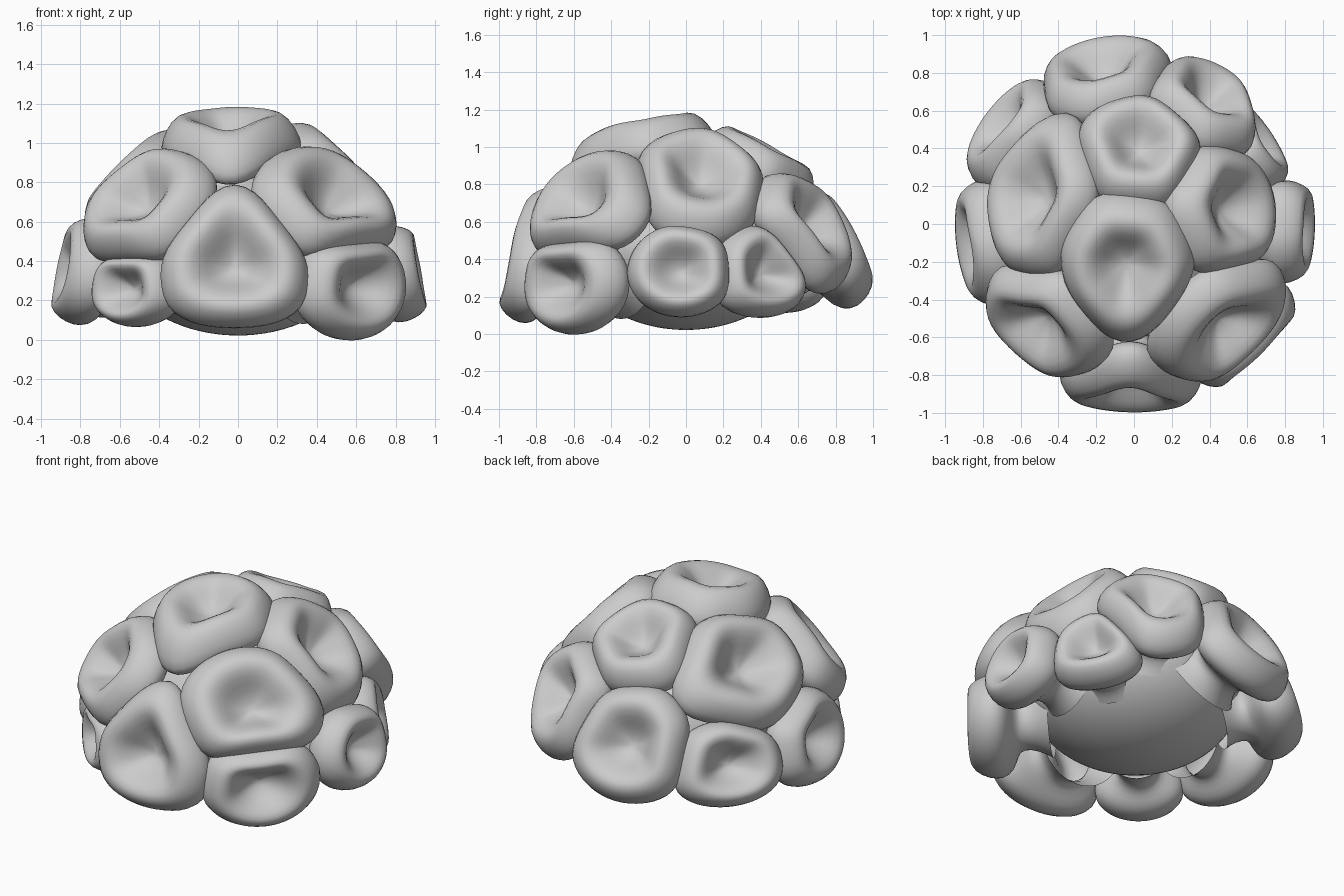
import bpy, bmesh, math
from mathutils import Vector

if "Cube" in bpy.data.objects:
    bpy.data.objects.remove(bpy.data.objects["Cube"])

# centre x, y, z | upward tilt of facing | half width | half height up | down | taper | curvature
POLYPS = [
    (-0.05, -0.24, 1.17, 5.0, 0.34, 0.39, 0.48, -0.22, 0.85),    # top front
    (0.03, 0.45, 1.01, 1.9, 0.33, 0.34, 0.36, 0.0, 0.6),         # top back
    (-0.57, 0.16, 0.88, 1.0, 0.52, 0.34, 0.36, 0.0, 0.45),       # upper left
    (0.57, 0.09, 0.90, 0.9, 0.35, 0.40, 0.40, 0.0, 0.6),         # upper right
    (0.53, -0.60, 0.75, 0.75, 0.42, 0.36, 0.34, 0.0, 0.5),       # upper front right
    (-0.54, -0.58, 0.75, 0.75, 0.38, 0.37, 0.36, 0.0, 0.5),      # upper front left
    (-0.02, -0.95, 0.40, 0.22, 0.39, 0.45, 0.30, 0.33, 0.45),    # front
    (0.66, -0.69, 0.27, 0.0, 0.35, 0.28, 0.26, 0.0, 0.5),        # low front right
    (-0.59, -0.65, 0.26, 0.05, 0.27, 0.20, 0.18, 0.0, 0.5),      # low front left
    (0.92, -0.03, 0.35, 0.18, 0.28, 0.25, 0.23, 0.0, 0.5),       # low right
    (-0.90, -0.11, 0.36, 0.2, 0.36, 0.28, 0.25, 0.0, 0.5),       # low left
    (0.70, 0.45, 0.34, 0.2, 0.28, 0.27, 0.22, 0.2, 0.5),         # low back right
    (0.43, 0.72, 0.62, 0.55, 0.34, 0.36, 0.35, 0.0, 0.5),        # back right
    (-0.18, 0.88, 0.51, 0.5, 0.38, 0.39, 0.32, 0.0, 0.45),       # back
    (-0.72, 0.55, 0.39, 0.38, 0.37, 0.25, 0.23, 0.0, 0.5),       # back left
]
# rim-to-pit section: (scale of outline, height along facing)
PROFILE = [(0.60, -0.24), (0.86, -0.19), (0.99, -0.12), (0.97, -0.045),
           (0.83, 0.02), (0.66, 0.03), (0.46, -0.02), (0.27, -0.09), (0.10, -0.12)]
N = 24
CORE = Vector((0, 0, 0.46))


def frame(p):
    n = Vector((p[0], p[1], 0)).normalized()
    n = Vector((n.x, n.y, p[3])).normalized()
    u = Vector((0, 0, 1)).cross(n).normalized()
    return Vector(p[:3]), n, u, n.cross(u)


def oval_r(p, a):
    """Radius of a tapered oval in direction a."""
    w = p[4] * (1 - p[7] * math.sin(a))
    h = p[5] if math.sin(a) > 0 else p[6]
    return 1 / math.hypot(math.cos(a) / w, math.sin(a) / h)


def toward(p, q):
    """Angle and distance from polyp p to polyp q."""
    c, n, u, v = frame(p)
    d = Vector(q[:3]) - c
    return math.atan2(d.dot(v), d.dot(u)), d.length


def outline(p):
    """Oval squeezed flat where neighbouring polyps press on it."""
    rs = [oval_r(p, 2 * math.pi * i / N) * 1.08 for i in range(N)]
    for q in POLYPS:
        if q is p:
            continue
        a, dist = toward(p, q)
        if dist > 1.1:
            continue
        b, _ = toward(q, p)
        ri, rj = oval_r(p, a), oval_r(q, b)
        limit = dist * ri / (ri + rj) * 0.98
        for i in range(N):
            k = math.cos(2 * math.pi * i / N - a)
            if k > 0.2:
                rs[i] = min(rs[i], limit / k)
    return [(rs[i - 1] + 4 * rs[i] + rs[(i + 1) % N]) / 6 for i in range(N)]


def finish(bm, name, levels):
    bmesh.ops.recalc_face_normals(bm, faces=bm.faces)
    for f in bm.faces:
        f.smooth = True
    me = bpy.data.meshes.new(name)
    bm.to_mesh(me)
    bm.free()
    ob = bpy.data.objects.new(name, me)
    bpy.context.collection.objects.link(ob)
    m = ob.modifiers.new("smooth", 'SUBSURF')
    m.levels = m.render_levels = levels
    return ob


def polyp(p, name):
    c, n, u, v = frame(p)
    rs = outline(p)
    mean = sum(rs) / N
    depth = mean / 0.29
    bm = bmesh.new()
    rings = []
    # stalk spreading where it joins the core
    neck = c - n * 0.27
    root = CORE + (neck - CORE) * 0.7
    for t, s in ((0, 0.80), (0.4, 0.58), (0.85, 0.46)):
        o = root.lerp(neck, t)
        rings.append([o + (u * math.cos(2 * math.pi * i / N) + v * math.sin(2 * math.pi * i / N))
                      * (mean * s) for i in range(N)])
    # flared cap, bulging rim and sunken mouth
    for k, (s, h) in enumerate(PROFILE):
        if k > 5:
            h *= depth
        ring = []
        for i in range(N):
            a = 2 * math.pi * i / N
            r = rs[i] * s
            ring.append(c + (u * math.cos(a) + v * math.sin(a)) * r + n * (h - p[8] * r * r))
        rings.append(ring)
    vs = [[bm.verts.new(co) for co in ring] for ring in rings]
    for lo, hi in zip(vs, vs[1:]):
        for i in range(N):
            j = (i + 1) % N
            bm.faces.new((lo[i], lo[j], hi[j], hi[i]))
    tip = bm.verts.new(c - n * 0.125 * depth)
    for i in range(N):
        bm.faces.new((vs[-1][i], vs[-1][(i + 1) % N], tip))
    return finish(bm, name, 1)


for k, p in enumerate(POLYPS):
    polyp(p, f"polyp_{k + 1:02d}")

# rounded core body joining the stalks, wider underneath
bm = bmesh.new()
bmesh.ops.create_icosphere(bm, subdivisions=4, radius=1)
for w in bm.verts:
    x, y, z = w.co
    wide = 1.08 if z < 0 else 1.08 - 0.12 * z
    w.co = Vector((x * 0.58 * wide, y * 0.57 * wide, z * 0.44)) + CORE
finish(bm, "core", 1)
